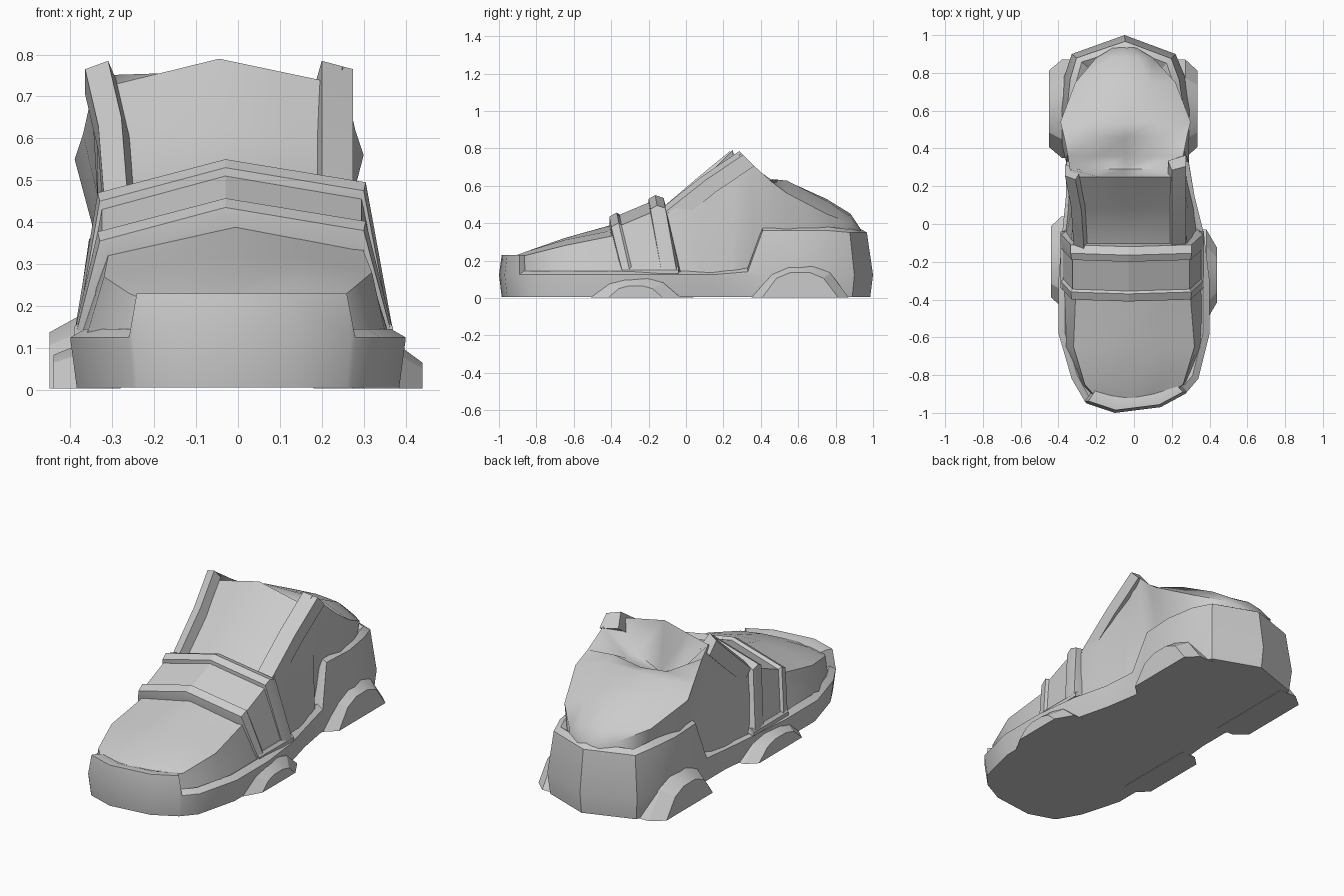
import bpy
import bmesh
import math

default_cube = bpy.data.objects.get("Cube")
if default_cube:
    bpy.data.objects.remove(default_cube, do_unlink=True)

grey = bpy.data.materials.new("plain_grey")
grey.use_nodes = True
grey.diffuse_color = (0.6, 0.6, 0.6, 1)
grey.node_tree.nodes["Principled BSDF"].inputs["Base Color"].default_value = grey.diffuse_color


def loft(name, rings, smooth_angle=30, cap_end=True):
    """Skin a list of closed rings that all have the same number of points."""
    mesh = bpy.data.meshes.new(name)
    bm = bmesh.new()
    rows = [[bm.verts.new(point) for point in ring] for ring in rings]
    count = len(rows[0])
    for lower, upper in zip(rows, rows[1:]):
        for i in range(count):
            j = (i + 1) % count
            bm.faces.new((lower[i], lower[j], upper[j], upper[i]))
    bm.faces.new(rows[0])
    if cap_end:
        bm.faces.new(rows[-1])
    bmesh.ops.recalc_face_normals(bm, faces=bm.faces)
    bm.to_mesh(mesh)
    bm.free()
    mesh.materials.append(grey)
    part = bpy.data.objects.new(name, mesh)
    bpy.context.collection.objects.link(part)
    bpy.ops.object.select_all(action="DESELECT")
    part.select_set(True)
    bpy.context.view_layer.objects.active = part
    bpy.ops.object.shade_smooth_by_angle(angle=math.radians(smooth_angle))
    return part


def body_section(y, base_right, base_left, right, left, right_z, left_z, top_z, bulge, base_z=0.1):
    """Closed cross-section of the upper: two flanks, two shoulders and a crown."""
    centre = (right + left) / 2

    def flank(base, shoulder, height):
        return (base * 0.45 + shoulder * 0.55, y, base_z * 0.45 + height * 0.55)

    def crown(shoulder, height):
        return ((shoulder + centre) / 2, y, (height + top_z) / 2 + bulge)

    return [
        (base_right, y, base_z), flank(base_right, right, right_z), (right, y, right_z),
        crown(right, right_z), (centre, y, top_z), crown(left, left_z),
        (left, y, left_z), flank(base_left, left, left_z), (base_left, y, base_z),
    ]


# Upper: toe box, tongue, deep dip behind the tongue, rounded filling and heel
upper_sections = [
    (-0.93, -0.2, 0.13, -0.19, 0.13, 0.2, 0.2, 0.22, 0),
    (-0.85, -0.28, 0.27, -0.26, 0.26, 0.23, 0.23, 0.25, 0.01),
    (-0.65, -0.37, 0.36, -0.32, 0.32, 0.27, 0.28, 0.32, 0.01),
    (-0.4, -0.38, 0.37, -0.31, 0.3, 0.32, 0.33, 0.39, 0),
    (-0.1, -0.37, 0.35, -0.31, 0.28, 0.43, 0.45, 0.47, 0),
    (0.08, -0.35, 0.32, -0.31, 0.26, 0.58, 0.58, 0.62, 0),
    (0.25, -0.34, 0.28, -0.33, 0.24, 0.72, 0.73, 0.79, 0),
    (0.29, -0.33, 0.27, -0.34, 0.25, 0.75, 0.77, 0.52, -0.06),
    (0.36, -0.3, 0.22, -0.35, 0.26, 0.7, 0.71, 0.53, -0.04),
    (0.46, -0.28, 0.18, -0.37, 0.28, 0.61, 0.62, 0.61, 0.02),
    (0.54, -0.27, 0.18, -0.39, 0.3, 0.55, 0.56, 0.625, 0.035),
    (0.75, -0.26, 0.17, -0.31, 0.22, 0.45, 0.45, 0.53, 0.03),
    (0.88, -0.2, 0.1, -0.2, 0.1, 0.4, 0.4, 0.45, 0.01),
    (0.94, -0.1, 0, -0.1, 0, 0.35, 0.35, 0.36, 0),
]
loft("upper", [body_section(*section) for section in upper_sections], 50)

# Sole with a raised toe guard and a tall heel counter
toe_guard, welt, counter = 0.23, 0.125, 0.36
outline = [
    (-0.1, -1, toe_guard), (-0.25, -0.95, toe_guard), (-0.26, -0.94, welt),
    (-0.33, -0.82, welt), (-0.4, -0.58, welt), (-0.4, -0.3, welt),
    (-0.38, -0.05, welt), (-0.36, 0.15, welt), (-0.36, 0.33, 0.14),
    (-0.38, 0.41, counter), (-0.39, 0.6, counter), (-0.37, 0.78, counter),
    (-0.33, 0.9, 0.35), (-0.05, 1, 0.35), (0.22, 0.9, 0.35),
    (0.27, 0.78, counter), (0.3, 0.6, counter), (0.29, 0.41, counter),
    (0.29, 0.33, 0.14), (0.32, 0.15, welt), (0.37, -0.05, welt),
    (0.4, -0.3, welt), (0.4, -0.58, welt), (0.34, -0.82, welt),
    (0.28, -0.89, welt), (0.27, -0.9, toe_guard), (0.14, -0.97, toe_guard),
]


def sole_ring(height, inset):
    """Offset the outline towards the spine; height and inset are rules of the rim height."""
    ring = []
    for x, y, rim in outline:
        spine_y = max(-0.6, min(0.65, y))
        dx, dy = -0.02 - x, spine_y - y
        step = inset(rim) / math.hypot(dx, dy)
        ring.append((x + dx * step, y + dy * step, height(rim)))
    return ring


def lean(rim):
    return max(0, rim - 0.13) * 0.15


loft("sole", [
    sole_ring(lambda rim: 0.005, lambda rim: 0.015),
    sole_ring(lambda rim: min(rim, 0.13) * 0.95, lambda rim: 0),
    sole_ring(lambda rim: rim, lean),
    sole_ring(lambda rim: rim + 0.02 * (rim < 0.2 or rim > 0.3), lambda rim: lean(rim) + 0.035),
    sole_ring(lambda rim: rim - 0.02, lambda rim: lean(rim) + 0.1),
], 28, cap_end=False)


# Instep strap with a raised rim along both edges
def strap_ring(y, top_z, grow):
    low = 0.14
    arch = [(-0.38 - grow, low, 0.07), (-0.325 - grow, top_z - 0.08, 0.01),
            (-0.03, top_z, 0), (0.295 + grow, top_z - 0.055, 0.01), (0.36 + grow, low, 0.07)]
    ring = [(x, y + shift, z) for x, z, shift in arch]
    return ring + [(0.2, y + 0.07, low), (-0.2, y + 0.07, low)]


strap_profile = [
    (-0.41, 0.39, -0.02), (-0.41, 0.435, 0.005), (-0.37, 0.457, 0.01), (-0.355, 0.445, 0),
    (-0.2, 0.51, 0), (-0.2, 0.53, 0.005), (-0.165, 0.55, 0.01), (-0.12, 0.535, 0.01),
    (-0.1, 0.46, -0.02),
]
loft("instep_strap", [strap_ring(*step) for step in strap_profile], 20)

# Low rim closing the strap at each end
for name, inner, outer in (("right_strap_end", -0.3, -0.39), ("left_strap_end", 0.28, 0.37)):
    tip = inner * 0.15 + outer * 0.85
    loft(name, [[(inner, y, 0.13), (outer, y, 0.13), (outer, y, 0.15), (tip, y, 0.165),
                 (inner, y, 0.165)] for y in (-0.34, -0.04)], 20)

# Lacing flaps standing beside the tongue
flap_path = [(-0.13, 0.48, 0), (0.07, 0.65, 0.3), (0.235, 0.785, 1)]
for name, inner, outer, spread, lag, foot in (
        ("right_flap", -0.265, -0.32, -0.045, 0, 0.03),
        ("left_flap", 0.2, 0.275, 0, 0.05, -0.02)):
    rings = []
    for y, z, t in flap_path:
        near, far, y = inner + spread * t, outer + spread * t, y + lag * t
        rings.append([(near, y, z), (far, y + 0.02, z - 0.02),
                      (far, y + 0.08, z - 0.08), (near + foot, y + 0.05, z - 0.07)])
    loft(name, rings, 20)

# Arched side pods on the sole
arch = [(-1, 0), (-0.62, 0.75), (-0.25, 0.98), (0.25, 0.98), (0.62, 0.75), (1, 0)]


def pod(name, y, half, height, root, tip, taper=0.78):
    shoulder = root * 0.4 + tip * 0.6
    rings = []
    for x, scale in ((root, 1), (shoulder, 1), (tip, taper)):
        rings.append([(x, y + a * half * scale, 0.003 + b * height * scale) for a, b in arch])
    loft(name, rings, 20)


pod("right_heel_pod", 0.61, 0.26, 0.175, -0.28, -0.45)
pod("left_heel_pod", 0.61, 0.26, 0.175, 0.18, 0.335)
pod("right_forefoot_pod", -0.2, 0.24, 0.105, -0.3, -0.44)
pod("left_forefoot_pod", -0.27, 0.24, 0.105, 0.3, 0.44, 0.6)
